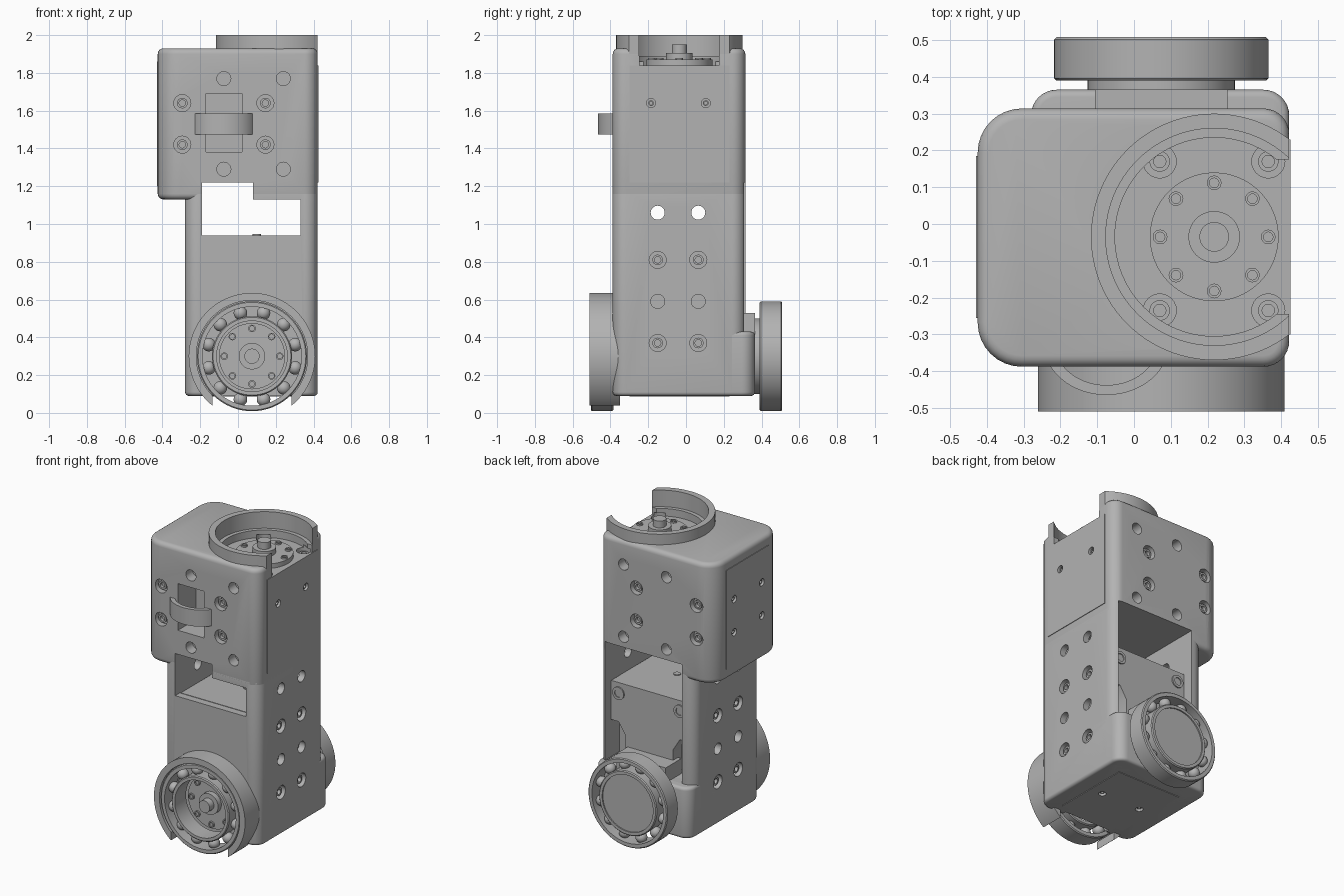
import bpy, bmesh
from math import sin, cos, pi, tau
from mathutils import Matrix, Vector

if bpy.data.objects.get("Cube"):
    bpy.data.objects.remove(bpy.data.objects["Cube"])

grey = bpy.data.materials.new("plain grey")
grey.use_nodes = True
grey.diffuse_color = (0.45, 0.45, 0.45, 1)
grey.node_tree.nodes["Principled BSDF"].inputs["Base Color"].default_value = grey.diffuse_color

FRONT, BACK, LEFT, RIGHT, UP, DOWN = (0, -1, 0), (0, 1, 0), (1, 0, 0), (-1, 0, 0), (0, 0, 1), (0, 0, -1)


def place(loc, direction):
    turn = Vector(direction).to_track_quat('Z', 'Y').to_matrix().to_4x4()
    return Matrix.Translation(loc) @ turn


def finish(name, bm):
    bmesh.ops.recalc_face_normals(bm, faces=bm.faces)
    mesh = bpy.data.meshes.new(name)
    bm.to_mesh(mesh)
    bm.free()
    mesh.materials.append(grey)
    obj = bpy.data.objects.new(name, mesh)
    bpy.context.collection.objects.link(obj)
    return obj


def apply(obj, mod):
    bpy.context.view_layer.objects.active = obj
    bpy.ops.object.modifier_apply(modifier=mod.name)


def box(name, x, y, z):
    bm = bmesh.new()
    mid = Vector([sum(s) / 2 for s in (x, y, z)])
    size = [s[1] - s[0] for s in (x, y, z)]
    bmesh.ops.create_cube(bm, size=1, matrix=Matrix.Translation(mid) @ Matrix.Diagonal(size).to_4x4())
    return finish(name, bm)


def prism(name, outline, height, matrix=Matrix(), bevel=0):
    bm = bmesh.new()
    face = bm.faces.new([bm.verts.new((x, y, 0)) for x, y in outline])
    top = bmesh.ops.extrude_face_region(bm, geom=[face])["geom"]
    bmesh.ops.translate(bm, verts=[v for v in top if isinstance(v, bmesh.types.BMVert)], vec=(0, 0, height))
    bm.transform(matrix)
    obj = finish(name, bm)
    if bevel:
        mod = obj.modifiers.new("edge", 'BEVEL')
        mod.width, mod.segments, mod.limit_method, mod.angle_limit = bevel, 4, 'ANGLE', 1
        apply(obj, mod)
    return obj


def rounded(x, y, r_left, r_right):
    """Rectangle outline with separate corner radii at low and high x."""
    pts = []
    corners = ((x[1], y[1], -1, -1, r_right), (x[0], y[1], 1, -1, r_left),
               (x[0], y[0], 1, 1, r_left), (x[1], y[0], -1, 1, r_right))
    for k, (cx, cy, sx, sy, r) in enumerate(corners):
        for i in range(9):
            a = (k + i / 8) * pi / 2
            pts.append((cx + sx * r + r * cos(a), cy + sy * r + r * sin(a)))
    return pts


def lathe(name, profile, loc, direction, ring=False, segs=64):
    """Revolve (radius, height) points; ring closes the profile on itself."""
    bm = bmesh.new()
    rows = [[bm.verts.new((r * cos(tau * i / segs), r * sin(tau * i / segs), h)) for r, h in profile]
            for i in range(segs)]
    n = len(profile)
    for i in range(segs):
        a, b = rows[i], rows[(i + 1) % segs]
        for j in range(n if ring else n - 1):
            k = (j + 1) % n
            bm.faces.new((a[j], b[j], b[k], a[k]))
    bmesh.ops.remove_doubles(bm, verts=bm.verts, dist=1e-5)
    bm.transform(place(loc, direction))
    return finish(name, bm)


def disc(name, r, h, loc, direction, segs=64):
    return lathe(name, [(0, 0), (r, 0), (r, h), (0, h)], loc, direction, segs=segs)


def cut(obj, *cutters):
    for c in cutters:
        mod = obj.modifiers.new("cut", 'BOOLEAN')
        mod.operation, mod.solver, mod.object = 'DIFFERENCE', 'EXACT', c
        apply(obj, mod)


# Main shell pieces
Y = (-0.388, 0.314)
upper = prism("upper_housing", rounded((-0.425, 0.422), Y, 0.12, 0.07), 0.8, Matrix.Translation((0, 0, 1.13)), 0.03)
lower = prism("lower_housing", rounded((-0.28, 0.422), Y, 0.07, 0.07), 1.11, Matrix.Translation((0, 0, 0.09)), 0.025)
base = prism("base_block", rounded((-0.28, 0.422), (-0.388, 0.365), 0.07, 0.07), 0.34,
             Matrix.Translation((0, 0, 0.09)), 0.02)

# Large openings
TOP, HUB = Vector((0.218, -0.035, 1.84)), Vector((0.074, -0.35, 0.3))
cavity = box("cavity_cutter", (-0.19, 0.38), (-0.34, 0.6), (0.43, 1.22))
window_low = box("window_cutter", (-0.19, 0.33), (-0.6, -0.3), (0.94, 1.13))
window_high = box("window_step_cutter", (-0.19, 0.08), (-0.6, -0.3), (1.1, 1.22))
slot = box("slot_cutter", (-0.17, 0.02), (-0.6, -0.2), (1.38, 1.69))
bore = disc("bore_cutter", 0.27, 0.4, HUB, FRONT)
recess = lathe("recess_cutter", [(0, 0), (0.27, 0), (0.27, 0.05), (0.297, 0.05), (0.297, 0.4), (0, 0.4)], TOP, UP)
notch = box("top_notch_cutter", (0.3, 0.7), (-0.245, 0.175), (1.84, 2.2))

# Hole pattern: position, direction, radius, depth, has screw
holes = []
for x in (-0.075, 0.24):
    for z in (1.29, 1.77):
        holes += [((x, Y[0], z), FRONT, 0.037, 0.07, False), ((x, Y[1], z), BACK, 0.037, 0.07, False)]
for x in (-0.295, 0.145):
    for z in (1.42, 1.64):
        holes += [((x, Y[0], z), FRONT, 0.045, 0.07, True), ((x, Y[1], z), BACK, 0.045, 0.07, True)]
for y in (-0.15, 0.065):
    for z, screw in ((1.06, False), (0.81, True), (0.59, False), (0.37, True)):
        r = 0.045 if screw else 0.037
        holes += [((0.422, y, z), LEFT, r, 0.1, screw), ((-0.28, y, z), RIGHT, r, 0.1, screw)]
for y in (-0.185, 0.105):
    holes += [((0.426, y, 1.64), LEFT, 0.024, 0.04, True)]
    holes += [((-0.429, y, z), RIGHT, 0.024, 0.04, True) for z in (1.42, 1.64)]
holes += [((x, -0.035, 0.086), DOWN, 0.024, 0.04, True) for x in (-0.07, 0.22)]
holes += [((x, y, 1.84), UP, 0.045, 0.07, True) for x in (0.07, 0.365) for y in (-0.235, 0.17)]

bm = bmesh.new()
for loc, d, r, depth, screw in holes:
    mid = Vector(loc) - Vector(d) * (depth / 2 - 0.01)
    bmesh.ops.create_cone(bm, cap_ends=True, segments=24, radius1=r, radius2=r, depth=depth + 0.02,
                          matrix=place(mid, d))
hole_cutter = finish("hole_cutter", bm)

# Thin cover plates
plates = [box("left_cover_plate", (0.42, 0.426), (-0.3, 0.23), (1.22, 1.84)),
          box("right_cover_plate", (-0.429, -0.422), (-0.255, 0.185), (1.2, 1.86)),
          box("bottom_cover_plate", (-0.16, 0.31), (-0.3, 0.23), (0.086, 0.092))]

cut(upper, cavity, window_low, window_high, slot, recess, notch, hole_cutter)
cut(lower, cavity, window_low, window_high, bore, hole_cutter)
cut(base, bore, hole_cutter)
for plate in plates:
    cut(plate, hole_cutter)

# Screws with hexagonal sockets, seated in their holes
for loc, d, r, depth, screw in holes:
    if screw:
        sink = min(depth, 0.06)
        seat = Vector(loc) - Vector(d) * sink
        head = r * 0.62
        lathe("screw", [(0, 0), (r, 0), (r, sink * 0.3), (head, sink * 0.3), (head, sink * 0.75),
                        (head * 0.6, sink * 0.75), (head * 0.6, sink * 0.4), (0, sink * 0.4)], seat, d, segs=24)

# Output horns with centre boss and bolt circle
for name, loc, d in (("top", TOP, UP), ("front", HUB, FRONT)):
    lathe(name + "_horn", [(0, -0.01), (0.175, -0.01), (0.175, 0.03), (0.07, 0.03), (0.07, 0.065), (0.04, 0.065),
                           (0.04, 0.11), (0, 0.11)], loc, d)
    for i in range(8):
        spot = place(loc, d) @ Vector((0.147 * cos(tau * i / 8), 0.147 * sin(tau * i / 8), 0.028))
        lathe(name + "_horn_bolt", [(0, 0), (0.02, 0), (0.02, 0.012), (0.013, 0.012), (0.013, 0.004), (0, 0.004)],
              spot, d, segs=12)

# Open collars around the horns
top_collar = lathe("top_collar", [(0.295, 0.05), (0.335, 0.05), (0.335, 0.16), (0.295, 0.16)], TOP, UP, True, 96)
side_trim = box("side_trim_cutter", (0.422, 0.8), (-0.6, 0.6), (1.7, 2.2))
cut(top_collar, notch, side_trim)
front_collar = lathe("front_collar", [(0.295, 0), (0.335, 0), (0.335, 0.16), (0.295, 0.16)], HUB, FRONT, True, 96)
front_notch = box("front_notch_cutter", (-0.136, 0.284), (-0.7, -0.2), (-0.2, 0.15))
cut(front_collar, front_notch)

# Ball bearings
for name, loc, d in (("front", (0.074, -0.385, 0.3), FRONT), ("back", (0.074, 0.39, 0.3), BACK)):
    for part, a, b in (("outer", 0.262, 0.291), ("inner", 0.187, 0.212)):
        lathe(f"{name}_bearing_{part}_race", [(a, 0), (b - 0.006, 0), (b, 0.006), (b, 0.112), (b - 0.006, 0.118),
                                              (a, 0.118)], loc, d, True)
    bm = bmesh.new()
    for i in range(12):
        spot = Vector((0.237 * cos(tau * (i + 0.5) / 12), 0.237 * sin(tau * (i + 0.5) / 12), 0.06))
        bmesh.ops.create_uvsphere(bm, u_segments=20, v_segments=12, radius=0.036,
                                  matrix=place(loc, d) @ Matrix.Translation(spot))
    finish(name + "_bearing_balls", bm)
disc("back_bearing_cap", 0.19, 0.11, (0.074, 0.39, 0.3), BACK)
disc("back_bearing_spacer", 0.2, 0.04, (0.074, 0.355, 0.3), BACK)
box("back_bearing_mount", (-0.106, 0.254), (0.2, 0.365), (0.4, 0.53))

# Inner motor with stepped lower edge
half = [(-0.185, 0.94), (-0.185, 0.68), (-0.13, 0.68), (-0.08, 0.6), (-0.08, 0.42)]
outline = half + [(0.19 - x, z) for x, z in reversed(half)]
motor = prism("inner_motor", outline, 0.585, place((0, 0.25, 0), FRONT) @ Matrix.Rotation(0, 4, 'Z'))
motor.data.transform(Matrix())
box("motor_flange", (-0.188, 0.378), (-0.335, 0.16), (0.42, 0.935))
for x in (-0.13, 0.32):
    lathe("motor_screw", [(0, 0), (0.042, 0), (0.042, 0.008), (0.025, 0.008), (0.025, 0.002), (0, 0.002)],
          (x, 0.25, 0.87), BACK, segs=24)
lathe("motor_top_screw", [(0, 0), (0.022, 0), (0.022, 0.006), (0, 0.006)], (0.1, -0.05, 0.94), UP, segs=24)

# Arched cable strap over the front slot
angles = [pi * (0.14 + 0.72 * i / 20) for i in range(21)]
arc = [(-0.075 + 0.172 * cos(a), -0.32 - 0.145 * sin(a)) for a in angles]
arc += [(-0.075 + 0.142 * cos(a), -0.32 - 0.118 * sin(a)) for a in reversed(angles)]
prism("cable_strap", arc, 0.11, Matrix.Translation((0, 0, 1.475)))

# Remove cutters, then smooth everything while keeping sharp edges
for obj in list(bpy.data.objects):
    if obj.name.endswith("_cutter"):
        bpy.data.objects.remove(obj)
bpy.ops.object.select_all(action='DESELECT')
for obj in bpy.context.scene.objects:
    if obj.type == 'MESH':
        obj.select_set(True)
        bpy.context.view_layer.objects.active = obj
bpy.ops.object.shade_smooth_by_angle(angle=0.6)
